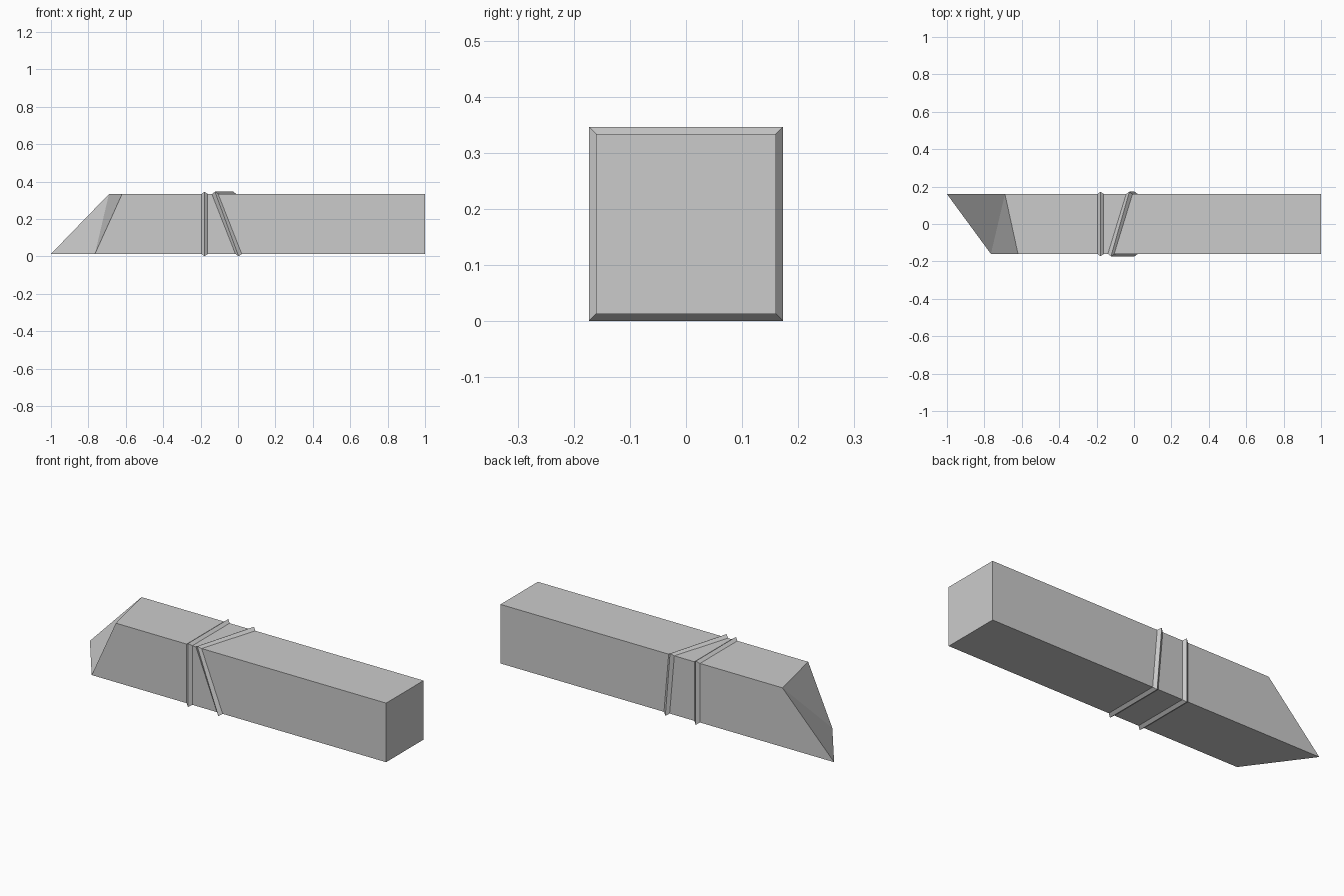
import bpy
import bmesh

cube = bpy.data.objects.get("Cube")
if cube:
    bpy.data.objects.remove(cube)

HALF = 0.16      # half thickness of the beam
MID = 0.173      # height of the beam axis
RIDGE = 0.0125   # how far the bands stand out
BAND = 0.017     # half width of a band

# Corner order: front top, front bottom, back bottom, back top
CORNERS = [(-1, 1), (-1, -1), (1, -1), (1, 1)]

grey = bpy.data.materials.new("plain grey")
grey.use_nodes = True
grey.diffuse_color = (0.6, 0.6, 0.6, 1)
grey.node_tree.nodes["Principled BSDF"].inputs["Base Color"].default_value = (0.6, 0.6, 0.6, 1)


def loop(bm, xs, half):
    """Square ring of four vertices with its own x at each corner."""
    return [bm.verts.new((x, sy * half, MID + sz * half))
            for x, (sy, sz) in zip(xs, CORNERS)]


def bridge(bm, a, b):
    for i in range(4):
        j = (i + 1) % 4
        bm.faces.new((a[i], a[j], b[j], b[i]))


def finish(name, bm):
    bmesh.ops.recalc_face_normals(bm, faces=bm.faces[:])
    mesh = bpy.data.meshes.new(name)
    bm.to_mesh(mesh)
    bm.free()
    mesh.materials.append(grey)
    bpy.context.collection.objects.link(bpy.data.objects.new(name, mesh))


# Beam with an obliquely cut, two-facet tip
bm = bmesh.new()
tip = loop(bm, (-0.62, -0.765, -1.0, -0.69), HALF)
end = loop(bm, (1, 1, 1, 1), HALF)
bridge(bm, tip, end)
bm.faces.new(end)
bm.faces.new((tip[0], tip[1], tip[3]))
bm.faces.new((tip[1], tip[2], tip[3]))
finish("beam", bm)


# Raised bands with a triangular section, wrapped round the beam
def band(name, xs):
    bm = bmesh.new()
    rings = [loop(bm, [x + d for x in xs], h) for d, h in
             ((-BAND, HALF), (0, HALF + RIDGE), (BAND, HALF))]
    for a, b in zip(rings, rings[1:] + rings[:1]):
        bridge(bm, a, b)
    finish(name, bm)


band("straight_band", [-0.179] * 4)
band("slanted_band", (-0.123, 0.003, 0.003, -0.025))
